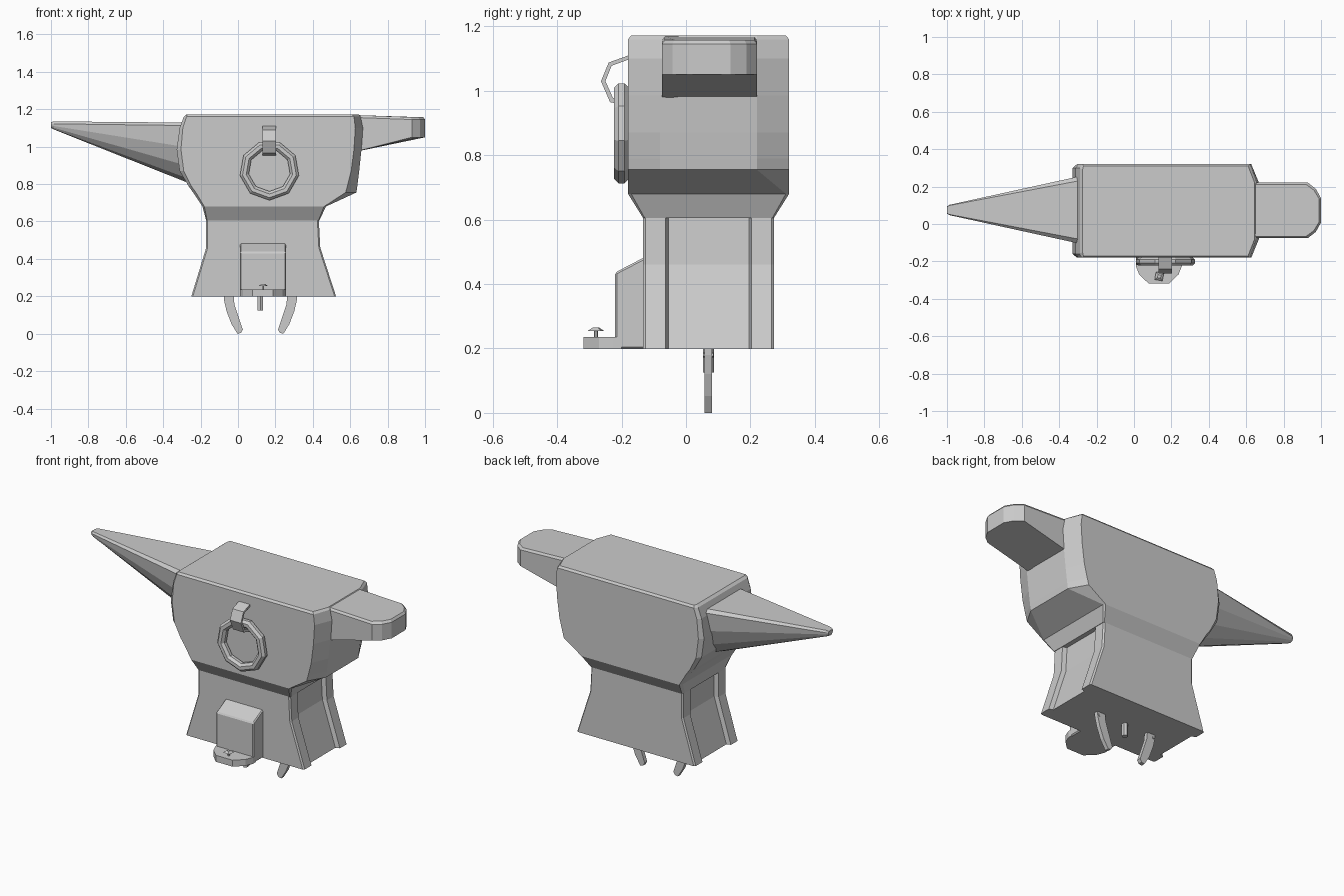
import bpy, bmesh
from math import sin, cos, pi, radians
from mathutils import Matrix, Vector

old = bpy.data.objects.get("Cube")
if old:
    bpy.data.objects.remove(old)

steel = bpy.data.materials.new("grey_steel")
steel.use_nodes = True
steel.diffuse_color = (0.6, 0.6, 0.6, 1)
bsdf = next(n for n in steel.node_tree.nodes if n.type == 'BSDF_PRINCIPLED')
bsdf.inputs["Base Color"].default_value = steel.diffuse_color

MID = 0.07    # depth centre of the anvil
TOOL_X = 0.12  # centre of the underside tools


def finish(name, bm, bevel=0):
    bmesh.ops.recalc_face_normals(bm, faces=bm.faces)
    mesh = bpy.data.meshes.new(name)
    bm.to_mesh(mesh)
    bm.free()
    mesh.materials.append(steel)
    obj = bpy.data.objects.new(name, mesh)
    bpy.context.collection.objects.link(obj)
    if bevel:
        mod = obj.modifiers.new("edge", 'BEVEL')
        mod.width = bevel
        mod.segments = 1
        mod.limit_method = 'ANGLE'
        mod.angle_limit = radians(40)
    return obj


def loft(name, rings, closed=False, bevel=0):
    """Skin a list of equal-length rings, capping the ends unless closed."""
    bm = bmesh.new()
    loops = [[bm.verts.new(p) for p in ring] for ring in rings]
    n = len(loops[0])
    pairs = list(zip(loops, loops[1:]))
    if closed:
        pairs.append((loops[-1], loops[0]))
    for a, b in pairs:
        for i in range(n):
            j = (i + 1) % n
            bm.faces.new((a[i], a[j], b[j], b[i]))
    if not closed:
        bm.faces.new(loops[0])
        bm.faces.new(loops[-1])
    return finish(name, bm, bevel)


def prism_y(name, pts, y0, y1, bevel=0):
    return loft(name, [[(x, y, z) for x, z in pts] for y in (y0, y1)], bevel=bevel)


def cylinder(name, r1, r2, start, end, sides, turn=0):
    bm = bmesh.new()
    a, b = Vector(start), Vector(end)
    axis = b - a
    mat = (Matrix.Translation((a + b) / 2) @ axis.to_track_quat('Z', 'Y').to_matrix().to_4x4()
           @ Matrix.Rotation(turn, 4, 'Z'))
    bmesh.ops.create_cone(bm, cap_ends=True, segments=sides, radius1=r1, radius2=r2,
                          depth=axis.length, matrix=mat)
    return finish(name, bm)


# Upper block: plan outline with a wide heel chamfer and a slim horn chamfer
def block_ring(z, left, left_face, right, right_face, half, end_half):
    side = [(left, half - 0.02), (left_face, half), (right_face, half), (right, end_half)]
    return ([(x, MID + y, z) for x, y in side]
            + [(x, MID - y, z) for x, y in reversed(side)])


loft("anvil_block", [block_ring(*r) for r in (
    (1.172, -0.275, -0.27, 0.645, 0.61, 0.24, 0.15),
    (1.16, -0.29, -0.275, 0.655, 0.62, 0.25, 0.15),
    (1.1, -0.312, -0.295, 0.668, 0.627, 0.25, 0.15),
    (0.985, -0.328, -0.305, 0.66, 0.62, 0.25, 0.15),
    (0.87, -0.312, -0.29, 0.648, 0.605, 0.25, 0.15),
    (0.79, -0.265, -0.25, 0.638, 0.585, 0.25, 0.15),
    (0.755, -0.24, -0.225, 0.633, 0.575, 0.25, 0.15),
    (0.68, -0.19, -0.18, 0.47, 0.46, 0.25, 0.24),
    (0.605, -0.17, -0.165, 0.435, 0.43, 0.203, 0.198))])


# Flared base with a recessed panel on both ends
def base_ring(z, left, right):
    edge, depth = 0.125, 0.024
    end = [(0.008, 0.203), (0, 0.195), (0, edge + 0.008), (depth, edge)]
    end += [(x, -y) for x, y in reversed(end)]
    return ([(left + x, MID + y, z) for x, y in end]
            + [(right - x, MID + y, z) for x, y in reversed(end)])


loft("base", [base_ring(0.198, -0.25, 0.525), base_ring(0.46, -0.17, 0.44),
              base_ring(0.61, -0.17, 0.432)])


# Horn: flat top, bevelled rim, rounded underside
def horn_ring(x, half, top, rim, bottom):
    arc = [(half * cos(pi * i / 8), rim - (rim - bottom) * sin(pi * i / 8)) for i in range(9)]
    pts = arc + [(-half * 0.87, top), (half * 0.87, top)]
    return [(x, MID + 0.005 + y, z) for y, z in pts]


loft("horn", [horn_ring(-1.0, 0.02, 1.13, 1.122, 1.1),
              horn_ring(-0.985, 0.028, 1.135, 1.122, 1.092),
              horn_ring(-0.2, 0.2, 1.128, 1.112, 0.78)])


# Heel: rounded nose with an underside rising outward
def heel_ring(inset, top):
    nose = [(0.6, 0.148), (0.93, 0.148), (0.972, 0.115), (1.0, 0.065)]
    plan = nose + [(x, -y) for x, y in reversed(nose)]
    ring = []
    for x, y in plan:
        t = min(1, max(0, (x - 0.66) / 0.27))
        z = 1.17 - 0.012 * t - inset if top else 0.967 + 0.083 * t
        if top and not inset:
            x, y = x - 0.01, y * 0.94
        ring.append((x, MID + 0.003 + y, z))
    return ring


loft("heel", [heel_ring(0, True), heel_ring(0.013, True), heel_ring(0, False)])

# Hanging ring
ring_x, ring_y, ring_z = 0.168, -0.2, 0.873
rings = []
for i in range(9):
    a = -pi / 2 + i * 2 * pi / 9
    section = []
    for k in range(8):
        b = (k + 0.5) * pi / 4
        r = 0.136 + 0.026 * cos(b)
        section.append((ring_x + r * cos(a), ring_y + 0.025 * sin(b), ring_z + r * sin(a)))
    rings.append(section)
loft("hanging_ring", rings, closed=True)

# Bent strap holding the ring
outer = [(-0.17, 1.113), (-0.24, 1.088), (-0.264, 1.03), (-0.236, 0.965), (-0.17, 0.95)]
inner = [(-0.17, 1.1), (-0.231, 1.078), (-0.25, 1.03), (-0.227, 0.978), (-0.17, 0.963)]
strap = outer + inner[::-1]
loft("ring_strap", [[(x, y, z) for y, z in strap] for x in (0.132, 0.204)])

# Front box with a sloped top
box = [(-0.12, 0.198), (-0.22, 0.198), (-0.22, 0.436), (-0.12, 0.488)]
loft("front_box", [[(x, y, z) for y, z in box] for x in (0.01, 0.256)], bevel=0.006)

# Rounded step in front of the box
half_step = [(0.123, -0.2), (0.123, -0.225), (0.105, -0.27), (0.055, -0.318)]
step = half_step + [(-x, y) for x, y in reversed(half_step)]
loft("front_step", [[(0.133 + x, y, z) for x, y in step] for z in (0.198, 0.236)])

# Small knob on the step
cylinder("knob_stem", 0.006, 0.006, (0.135, -0.28, 0.23), (0.135, -0.28, 0.258), 6)
cylinder("knob_cap", 0.03, 0.012, (0.135, -0.28, 0.255), (0.135, -0.28, 0.265), 4, 0.6)

# Pair of curved claws and their pivots under the base
claw = [(-0.197, 0.21), (-0.195, 0.18), (-0.181, 0.12), (-0.155, 0.052), (-0.123, 0.0),
        (-0.104, 0.004), (-0.094, 0.022), (-0.117, 0.09), (-0.139, 0.157), (-0.144, 0.21)]
for side, name in ((1, "right"), (-1, "left")):
    prism_y(name + "_claw", [(TOOL_X + side * x, z) for x, z in claw], 0.057, 0.081)
    px = TOOL_X - side * 0.183
    cylinder(name + "_claw_pivot", 0.008, 0.008, (px, 0.053, 0.18), (px, 0.085, 0.18), 6)

# Centre pin under the base
cylinder("centre_pin", 0.017, 0.017, (TOOL_X, MID, 0.125), (TOOL_X, MID, 0.21), 6)
